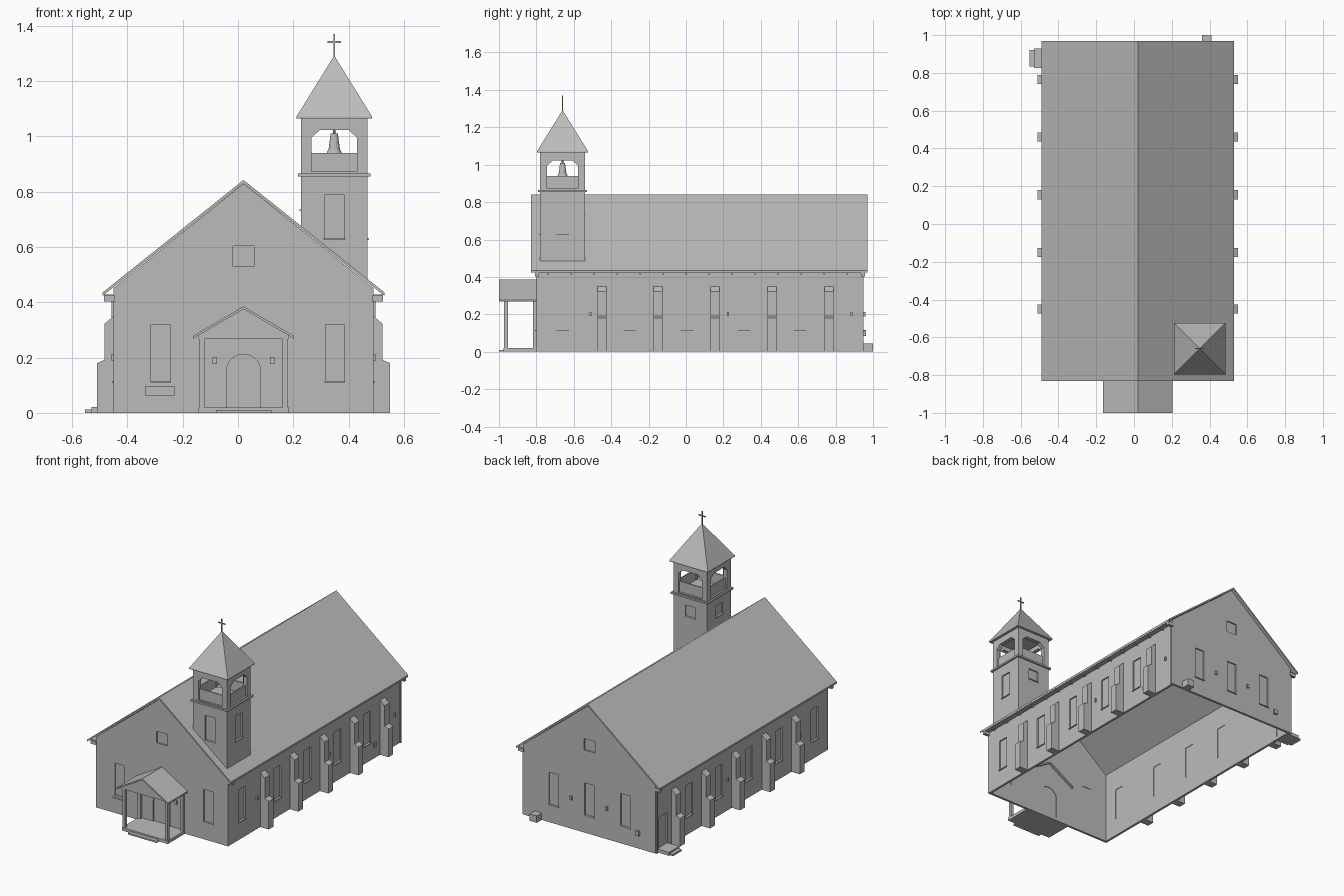
import bpy, bmesh, math
from mathutils import Vector

cube = bpy.data.objects.get("Cube")
if cube:
    bpy.data.objects.remove(cube, do_unlink=True)

stone = bpy.data.materials.new("plain_grey")
stone.use_nodes = True
GREY = (0.5, 0.5, 0.5, 1)
stone.diffuse_color = GREY
stone.node_tree.nodes["Principled BSDF"].inputs["Base Color"].default_value = GREY

# Main dimensions
CX, HALF, FRONT, BACK = 0.02, 0.47, -0.80, 0.95
TX, TY, TH = 0.348, -0.66, 0.12
FACES = {  # wall: axis it faces along, position, outward sign
    "front": ("y", FRONT, -1), "back": ("y", BACK, 1),
    "left": ("x", CX + HALF, 1), "right": ("x", CX - HALF, -1),
    "tower_front": ("y", TY - TH, -1), "tower_back": ("y", TY + TH, 1),
    "tower_left": ("x", TX + TH, 1), "tower_right": ("x", TX - TH, -1)}


def finish(name, bm):
    bmesh.ops.recalc_face_normals(bm, faces=bm.faces)
    mesh = bpy.data.meshes.new(name)
    bm.to_mesh(mesh)
    bm.free()
    mesh.materials.append(stone)
    ob = bpy.data.objects.new(name, mesh)
    bpy.context.collection.objects.link(ob)
    return ob


def prism(name, profile, axis, a, b):
    """Extrude a profile (other horizontal axis, z) along x or y from a to b."""
    bm = bmesh.new()
    def at(u, z, t):
        return (u, t, z) if axis == "y" else (t, u, z)
    face = bm.faces.new([bm.verts.new(at(u, z, a)) for u, z in profile])
    new = bmesh.ops.extrude_face_region(bm, geom=[face])["geom"]
    shift = Vector((0, b - a, 0)) if axis == "y" else Vector((b - a, 0, 0))
    bmesh.ops.translate(bm, vec=shift, verts=[v for v in new if isinstance(v, bmesh.types.BMVert)])
    return finish(name, bm)


def box(name, x0, x1, y0, y1, z0, z1):
    return prism(name, [(x0, z0), (x1, z0), (x1, z1), (x0, z1)], "y", y0, y1)


def on_wall(name, wall, profile, d0, d1):
    """Extrude a profile drawn on a wall between two outward distances."""
    axis, pos, sign = FACES[wall]
    return prism(name, profile, axis, pos + sign * d0, pos + sign * d1)


def rect(u, w, z0, z1):
    return [(u - w / 2, z0), (u + w / 2, z0), (u + w / 2, z1), (u - w / 2, z1)]


def cone(name, x, y, z0, z1, r0, r1, sides, turn=0):
    bm = bmesh.new()
    bmesh.ops.create_cone(bm, cap_ends=True, segments=sides, radius1=r0, radius2=r1, depth=z1 - z0)
    ob = finish(name, bm)
    ob.location, ob.rotation_euler = (x, y, (z0 + z1) / 2), (0, 0, turn)
    return ob


def cut(ob, cutters):
    for c in cutters:
        c.hide_render = True
        mod = ob.modifiers.new("cut", "BOOLEAN")
        mod.operation, mod.solver, mod.object = "DIFFERENCE", "EXACT", c
        bpy.context.view_layer.objects.active = ob
        bpy.ops.object.modifier_apply(modifier=mod.name)
        bpy.data.objects.remove(c, do_unlink=True)


def opening(wall, profile, sill=True, label="window"):
    """Recessed pane with a sill; returns the cutter."""
    us = [p[0] for p in profile]
    zs = [p[1] for p in profile]
    on_wall(f"{wall}_{label}_pane", wall, profile, -0.012, -0.008)
    if sill:
        w = max(us) - min(us) + 0.006
        on_wall(f"{wall}_{label}_sill", wall,
                rect(sum(us) / len(us), w, min(zs) - 0.005, min(zs)), -0.01, 0.006)
    return on_wall("cutter", wall, profile, -0.03, 0.03)


def roof(name, cx, half, eave, ridge, thick, y0, y1):
    prism(name, [(cx - half, eave), (cx, ridge), (cx + half, eave), (cx + half, eave - thick),
                 (cx, ridge - thick), (cx - half, eave - thick)], "y", y0, y1)


# Nave walls, hollow and open below
def gable(half, z0, lift):
    eave = 0.829 - 0.804 * half + lift
    return [(CX - half, z0), (CX + half, z0), (CX + half, eave), (CX, 0.829 + lift), (CX - half, eave)]


nave = prism("nave_walls", gable(HALF, 0, 0), "y", FRONT, BACK)
cutters = [prism("cutter", gable(HALF - 0.015, -0.1, 0.1), "y", FRONT + 0.015, BACK - 0.015)]

# Nave windows, vents and doors
for wall, places in (("front", (-0.28, 0.35)), ("back", (-0.235, 0.02, 0.275)),
                     ("left", (-0.66, -0.30, 0.005, 0.31, 0.61)),
                     ("right", (-0.66, -0.30, 0.005, 0.31, 0.61))):
    for u in places:
        cutters.append(opening(wall, rect(u, 0.068, 0.115, 0.32)))
for wall in ("front", "back"):
    cutters.append(opening(wall, rect(CX, 0.076, 0.53, 0.603), False, "vent"))
arch = [(CX + 0.062 * math.cos(math.pi * i / 16), 0.15 + 0.062 * math.sin(math.pi * i / 16))
        for i in range(17)]
cutters.append(opening("front", [(CX - 0.062, 0.02), (CX + 0.062, 0.02)] + arch, False, "door"))
cutters.append(opening("right", rect(0.875, 0.085, 0.02, 0.22), False, "door"))
cut(nave, cutters)

# Nave roof with eaves, gable returns and rafter tails
roof("nave_roof", CX, 0.51, 0.435, 0.842, 0.012, -0.83, 0.97)
for side, s in (("left", 1), ("right", -1)):
    wall_x, edge = CX + s * (HALF - 0.005), CX + s * 0.505
    box(f"{side}_soffit", wall_x, edge, FRONT, BACK, 0.422, 0.428)
    for y in (FRONT - 0.006, BACK - 0.014):
        box(f"{side}_eave_return", wall_x, edge, y, y + 0.02, 0.403, 0.425)
    for i in range(14):
        y = -0.74 + i * 0.123
        box(f"{side}_rafter_tail", wall_x, edge - s * 0.01, y, y + 0.008, 0.414, 0.424)
    # Stepped buttresses
    x = CX + s * HALF
    for y in (-0.45, -0.15, 0.155, 0.46, 0.765):
        prism(f"{side}_buttress", [(x - s * 0.01, 0), (x + s * 0.06, 0), (x + s * 0.06, 0.18),
              (x + s * 0.032, 0.192), (x + s * 0.032, 0.323), (x, 0.35), (x - s * 0.01, 0.35)],
              "y", y - 0.024, y + 0.024)
    # Wall lamps and downpipe
    for y in (-0.51, 0.225) + ((0.885,) if s > 0 else ()):
        on_wall(f"{side}_wall_lamp", side, rect(y, 0.01, 0.19, 0.212), -0.002, 0.009)
    on_wall(f"{side}_downpipe", side, rect(0.943, 0.01, 0.0, 0.425), -0.002, 0.008)

# Small fittings
on_wall("left_wall_box", "left", rect(0.685, 0.022, 0.072, 0.1), -0.002, 0.006)
on_wall("front_plaque", "front", rect(-0.283, 0.105, 0.062, 0.098), -0.002, 0.006)
on_wall("back_meter", "back", rect(-0.325, 0.025, 0.085, 0.115), -0.002, 0.012)
on_wall("back_ground_unit", "back", rect(0.385, 0.05, 0, 0.045), -0.002, 0.05)
for u in (0.147, -0.105):
    on_wall("back_lamp", "back", rect(u, 0.014, 0.188, 0.212), -0.002, 0.01)
for s in (1, -1):
    on_wall("door_lamp", "front", rect(CX + s * 0.104, 0.016, 0.176, 0.202), -0.002, 0.012)

# Side door steps
box("side_step_upper", -0.53, -0.445, 0.825, 0.93, 0, 0.022)
box("side_step_lower", -0.553, -0.53, 0.835, 0.92, 0, 0.012)

# Porch
box("porch_floor", -0.142, 0.184, -0.975, FRONT, 0, 0.02)
box("porch_step", -0.08, 0.122, -1.0, -0.975, 0, 0.01)
roof("porch_roof", CX, 0.183, 0.278, 0.385, 0.01, -1.0, -0.77)
prism("porch_pediment", [(CX - 0.163, 0.268), (CX + 0.163, 0.268), (CX + 0.163, 0.28),
      (CX, 0.376), (CX - 0.163, 0.28)], "y", -0.975, FRONT)
for s in (1, -1):
    for y in (-0.962, -0.808):
        x = CX + s * 0.151
        box("porch_post", x - 0.01, x + 0.01, y - 0.01, y + 0.01, 0.02, 0.27)

# Tower shaft rising out of the roof slope
x0, x1, y0, y1 = TX - TH, TX + TH, TY - TH, TY + TH
tower = prism("tower_shaft", [(x0, 0.665), (x1, 0.475), (x1, 0.86), (x0, 0.86)], "y", y0, y1)
cut(tower, [opening("tower_" + side, rect(u, 0.07, z0, z1)) for side, u, z0, z1 in (
    ("front", TX, 0.63, 0.787), ("left", TY, 0.63, 0.787),
    ("back", TX, 0.735, 0.805), ("right", TY, 0.735, 0.805))])
e = TH + 0.011
box("tower_cornice", TX - e, TX + e, TY - e, TY + e, 0.855, 0.866)

# Open belfry with low panels in the openings
belfry = box("belfry", x0, x1, y0, y1, 0.864, 1.066)


def bay(c):
    h = 0.083
    return [(c - h, 0.872), (c + h, 0.872), (c + h, 0.995), (c + h - 0.03, 1.022),
            (c - h + 0.03, 1.022), (c - h, 0.995)]


i = TH - 0.025
cut(belfry, [box("cutter", TX - i, TX + i, TY - i, TY + i, 0.872, 1.05),
             prism("cutter", bay(TX), "y", y0 - 0.1, y1 + 0.1),
             prism("cutter", bay(TY), "x", x0 - 0.1, x1 + 0.1)])
for side, c in (("front", TX), ("back", TX), ("left", TY), ("right", TY)):
    on_wall(f"belfry_{side}_panel", "tower_" + side, rect(c, 0.166, 0.87, 0.94), -0.02, -0.012)

# Bell
cone("bell_rim", TX, TY, 0.938, 0.95, 0.028, 0.023, 16)
cone("bell_body", TX, TY, 0.95, 1.01, 0.021, 0.013, 16)
cone("bell_hanger", TX, TY, 1.01, 1.055, 0.005, 0.005, 8)

# Spire and cross
q = 0.137
box("spire_eave", TX - q, TX + q, TY - q, TY + q, 1.064, 1.071)
cone("spire", TX, TY, 1.071, 1.292, q * math.sqrt(2), 0, 4, math.pi / 4)
box("cross_upright", TX - 0.003, TX + 0.003, TY - 0.003, TY + 0.003, 1.28, 1.37)
box("cross_bar", TX - 0.025, TX + 0.025, TY - 0.003, TY + 0.003, 1.338, 1.344)
